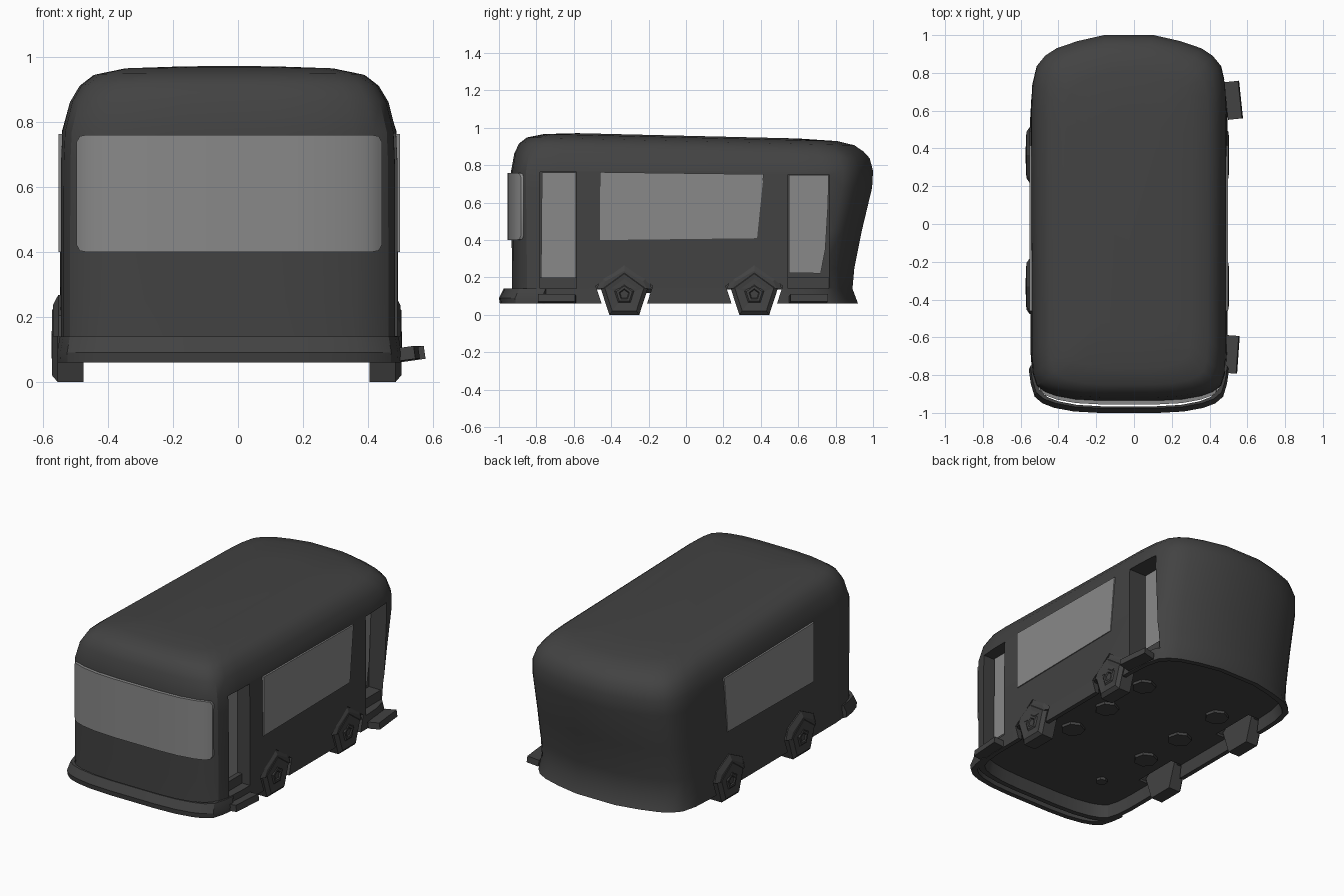
import bpy, bmesh, math
from mathutils import Matrix

if "Cube" in bpy.data.objects:
    bpy.data.objects.remove(bpy.data.objects["Cube"])

CX = -0.027  # body centre line


def material(name, v):
    m = bpy.data.materials.new(name)
    m.diffuse_color = (v, v, v, 1)
    m.use_nodes = True
    m.node_tree.nodes["Principled BSDF"].inputs["Base Color"].default_value = m.diffuse_color
    return m


DARK, GLASS = material("dark_paint", 0.055), material("glass", 0.25)


def activate(ob):
    bpy.ops.object.select_all(action='DESELECT')
    ob.select_set(True)
    bpy.context.view_layer.objects.active = ob


def smooth(ob, angle):
    activate(ob)
    bpy.ops.object.shade_smooth_by_angle(angle=math.radians(angle))


def loft(bm, rings):
    """Closed tube through the rings, capped at both ends."""
    vs = [[bm.verts.new(p) for p in r] for r in rings]
    n = len(vs[0])
    for a, b in zip(vs, vs[1:]):
        for i in range(n):
            j = (i + 1) % n
            bm.faces.new((a[i], a[j], b[j], b[i]))
    bm.faces.new(vs[0])
    bm.faces.new(vs[-1])


def solid(name, rings, mat, angle=None):
    bm = bmesh.new()
    loft(bm, rings)
    return finish(bm, name, mat, angle)


def finish(bm, name, mat, angle=None):
    bmesh.ops.recalc_face_normals(bm, faces=bm.faces)
    me = bpy.data.meshes.new(name)
    bm.to_mesh(me)
    bm.free()
    ob = bpy.data.objects.new(name, me)
    bpy.context.collection.objects.link(ob)
    me.materials.append(mat)
    if angle:
        smooth(ob, angle)
    return ob


def prism(name, yz, x0, x1, mat):
    """Side-view polygon pushed out along x."""
    return solid(name, [[(x, y, z) for y, z in yz] for x in (x0, x1)], mat)


def polygon(n, cx, cy, r):
    return [(cx + r * math.sin(k * math.tau / n), cy + r * math.cos(k * math.tau / n)) for k in range(n)]


# Plan outline, right half, front to back
FRONT = [(0, -.935), (.15, -.935), (.28, -.928), (.38, -.91), (.44, -.888), (.48, -.855), (.5, -.79), (.508, -.68)]
BACK = [(.51, .6), (.503, .74), (.48, .84), (.44, .89), (.38, .93), (.27, .968), (.13, 1.0), (0, 1.0)]


def ring(z, yf, yb, hw, tilt=0):
    half, pts = FRONT + BACK, []
    for x, y in half + [(-x, y) for x, y in reversed(half[1:-1])]:
        y = y / .935 * -yf if y < 0 else y * yb
        pts.append((CX + x / .51 * hw, y, z - tilt * .024 * (y + .6)))
    return pts


# Body shell, with hollow underside, flared skirt and sloping roof
body = solid("body_shell", [
    ring(.135, -.885, .86, .485), ring(.06, -.9, .89, .495),
    ring(.06, -.93, .92, .523), ring(.14, -.93, .89, .52), ring(.25, -.93, .9, .52),
    ring(.45, -.933, .94, .52), ring(.68, -.935, .995, .519), ring(.77, -.935, 1.0, .515),
    ring(.86, -.918, .982, .492, .6), ring(.91, -.892, .95, .462, 1), ring(.943, -.85, .9, .42, 1),
    ring(.963, -.76, .81, .33, 1), ring(.972, -.58, .6, .17, 1)], DARK)

# Door recesses (right side only) and wheel wells
DOORS = [("front", -.78, -.585, .765, .42), ("rear", .545, .765, .75, .385)]
WHEELS = [("front", -.33), ("rear", .365)]
cutters = []
for n, y0, y1, zt, x in DOORS:
    cutters.append(prism("cut", [(y0, .142), (y1, .142), (y1, zt), (y0, zt)], CX + x, .7, DARK))
for n, y in WHEELS:
    for s in (-1, 1):
        cutters.append(prism("cut", polygon(5, y, .105, .16), CX + s * .41, CX + s * .7, DARK))
activate(body)
for c in cutters:
    mod = body.modifiers.new("cut", 'BOOLEAN')
    mod.object, mod.operation, mod.solver = c, 'DIFFERENCE', 'EXACT'
    bpy.ops.object.modifier_apply(modifier=mod.name)
for c in cutters:
    bpy.data.objects.remove(c)
smooth(body, 32)

# Door glass and inner steps
prism("front_door_glass", [(-.775, .2), (-.588, .195), (-.588, .762), (-.77, .762)], CX + .41, CX + .436, GLASS)
prism("rear_door_glass", [(.55, .225), (.72, .222), (.745, .35), (.76, .6), (.762, .747), (.55, .747)],
      CX + .375, CX + .4, GLASS)
for n, y0, y1, zt, x in DOORS:
    prism(n + "_inner_step", [(y0, .14), (y1, .14), (y1, .2), (y0, .2)], CX + x - .01, CX + .465, DARK)

# Side windows on both sides
for n, s in (("left", -1), ("right", 1)):
    prism(n + "_window", [(-.46, .4), (.38, .41), (.415, .752), (-.46, .763)], CX + s * .5, CX + s * .525, GLASS)


# Windshield wrapped around the nose
def front_y(x):
    x = abs(x)
    for (x0, y0), (x1, y1) in zip(FRONT, FRONT[1:]):
        if x <= x1:
            return y0 + (y1 - y0) * (x - x0) / (x1 - x0)


half = [.05, .15, .22, .28, .33, .38, .41, .44, .46, .47]
rings = []
for x in [-x for x in reversed(half)] + half:
    r = .022 if abs(x) > .465 else .004 if abs(x) > .455 else 0
    px, y = CX + x, front_y(x)
    rings.append([(px, y - .02, .4 + r), (px, y - .02, .76 - r), (px, y + .01, .76 - r), (px, y + .01, .4 + r)])
solid("windshield", rings, GLASS, 35)

# Front bumper swept around the nose
path = [(-x, y) for x, y in reversed(FRONT[1:])] + FRONT
path[0], path[-1] = (-.51, -.72), (.51, -.72)
section = [(.5, .965, .14), (.521, .975, .14), (.53, 1.0, .09), (.528, .995, .06), (.5, .965, .06)]
solid("front_bumper", [[(CX + x / .51 * w, y / .935 * f, z) for w, f, z in section] for x, y in path], DARK, 25)

# Five-sided wheels with chamfered tyre and hub, each under a faceted arch
TYRE = [(.44, .136), (.52, .136), (.538, .11), (.532, .055), (.539, .045), (.539, .03), (.532, .024)]
ARCH_OUT = [(-.147, .14), (-.125, .205), (0, .268), (.125, .205), (.147, .14), (0, .14)]
ARCH_IN = [(-.122, .14), (-.1, .18), (0, .236), (.1, .18), (.122, .14), (0, .14)]
for n, y in WHEELS:
    for side, s in (("left", -1), ("right", 1)):
        wx = CX - .008
        solid(f"{n}_{side}_wheel", [[(wx + s * x, py, pz) for py, pz in polygon(5, y, .11, r)]
                                    for x, r in TYRE], DARK)
        solid(f"{n}_{side}_wheel_arch", [[(wx + s * x, y + dy, z) for dy, z in pts] for x, pts in
                                         ((.46, ARCH_OUT), (.518, ARCH_OUT), (.535, ARCH_IN))], DARK)

# Pegs hanging below the floor
pegs = [(x, y, .07) for y in (-.255, .05, .385) for x in (-.275, .275)] + [(-.24, -.61, .033)]
for i, (x, y, r) in enumerate(pegs):
    solid(f"floor_peg_{i + 1}", [[(px, py, z) for px, py in polygon(7, CX + x, y, r)] for z in (.14, .118)], DARK)

# Outer boarding steps
for n, x, y, rot in (("front", .513, -.69, -4), ("rear", .527, .655, 6)):
    bm = bmesh.new()
    bmesh.ops.create_cube(bm, size=1, matrix=Matrix.Translation((x, y, .086))
                          @ Matrix.Rotation(math.radians(rot), 4, 'Z')
                          @ Matrix.Rotation(math.radians(-8), 4, 'Y')
                          @ Matrix.Diagonal((.075, .2, .04, 1)))
    finish(bm, n + "_boarding_step", DARK)
